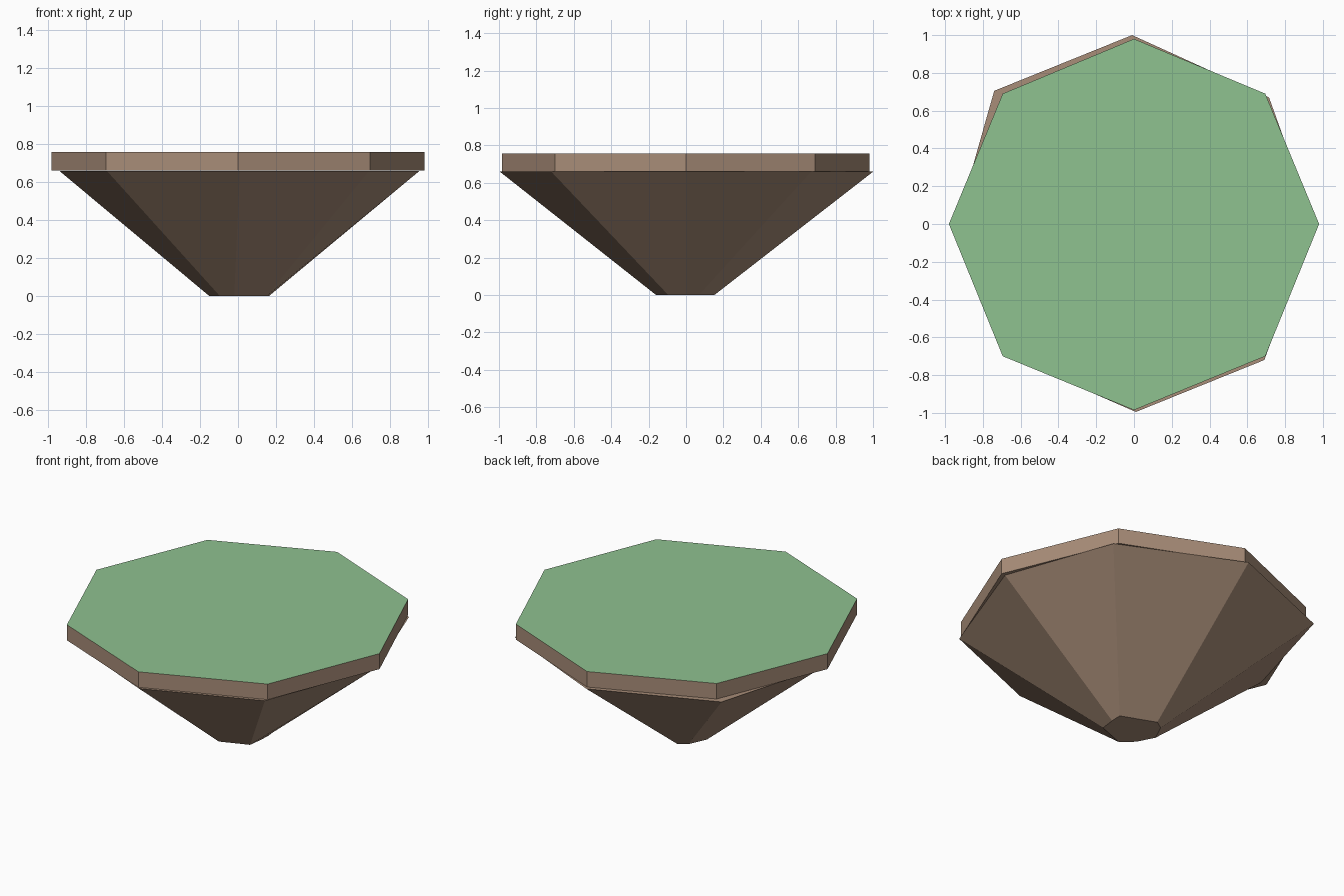
import bpy
import bmesh

if "Cube" in bpy.data.objects:
    bpy.data.objects.remove(bpy.data.objects["Cube"])


def material(name, rgb):
    m = bpy.data.materials.new(name)
    m.diffuse_color = (*rgb, 1.0)
    m.use_nodes = True
    m.node_tree.nodes["Principled BSDF"].inputs["Base Color"].default_value = m.diffuse_color
    return m


brown = material("earth brown", (0.392, 0.266, 0.188))
green = material("grass green", (0.274, 0.539, 0.278))


def loft(name, low, z_low, high, z_high, mats):
    """Closed solid between two matching outlines; upward cap takes the last material."""
    bm = bmesh.new()
    a = [bm.verts.new((x, y, z_low)) for x, y in low]
    b = [bm.verts.new((x, y, z_high)) for x, y in high]
    n = len(a)
    for i in range(n):
        j = (i + 1) % n
        bm.faces.new((a[i], a[j], b[j], b[i]))
    bm.faces.new(a[::-1])
    top = bm.faces.new(b)
    top.material_index = len(mats) - 1
    bmesh.ops.recalc_face_normals(bm, faces=bm.faces)
    mesh = bpy.data.meshes.new(name)
    bm.to_mesh(mesh)
    bm.free()
    for m in mats:
        mesh.materials.append(m)
    obj = bpy.data.objects.new(name, mesh)
    bpy.context.collection.objects.link(obj)
    return obj


# Outlines run counter-clockwise from the right-hand corner
slab = [(0.98, 0), (0.695, 0.69), (0, 0.98), (-0.695, 0.69),
        (-0.98, 0), (-0.695, -0.70), (0, -0.985), (0.695, -0.70)]
rim = [(0.955, 0), (0.715, 0.67), (-0.01, 1.0), (-0.74, 0.705),
       (-0.94, 0), (-0.69, -0.69), (0.01, -0.995), (0.69, -0.72)]
tip = [(0.162, 0), (0.165, 0.07), (-0.045, 0.152), (-0.10, 0.117),
       (-0.15, 0.01), (-0.095, -0.095), (-0.02, -0.16), (0.15, -0.095)]

# Grass-topped slab
loft("grass_slab", slab, 0.66, slab, 0.757, [brown, green])

# Irregular tapering rock underneath
loft("rock_base", tip, 0.0, rim, 0.659, [brown])
